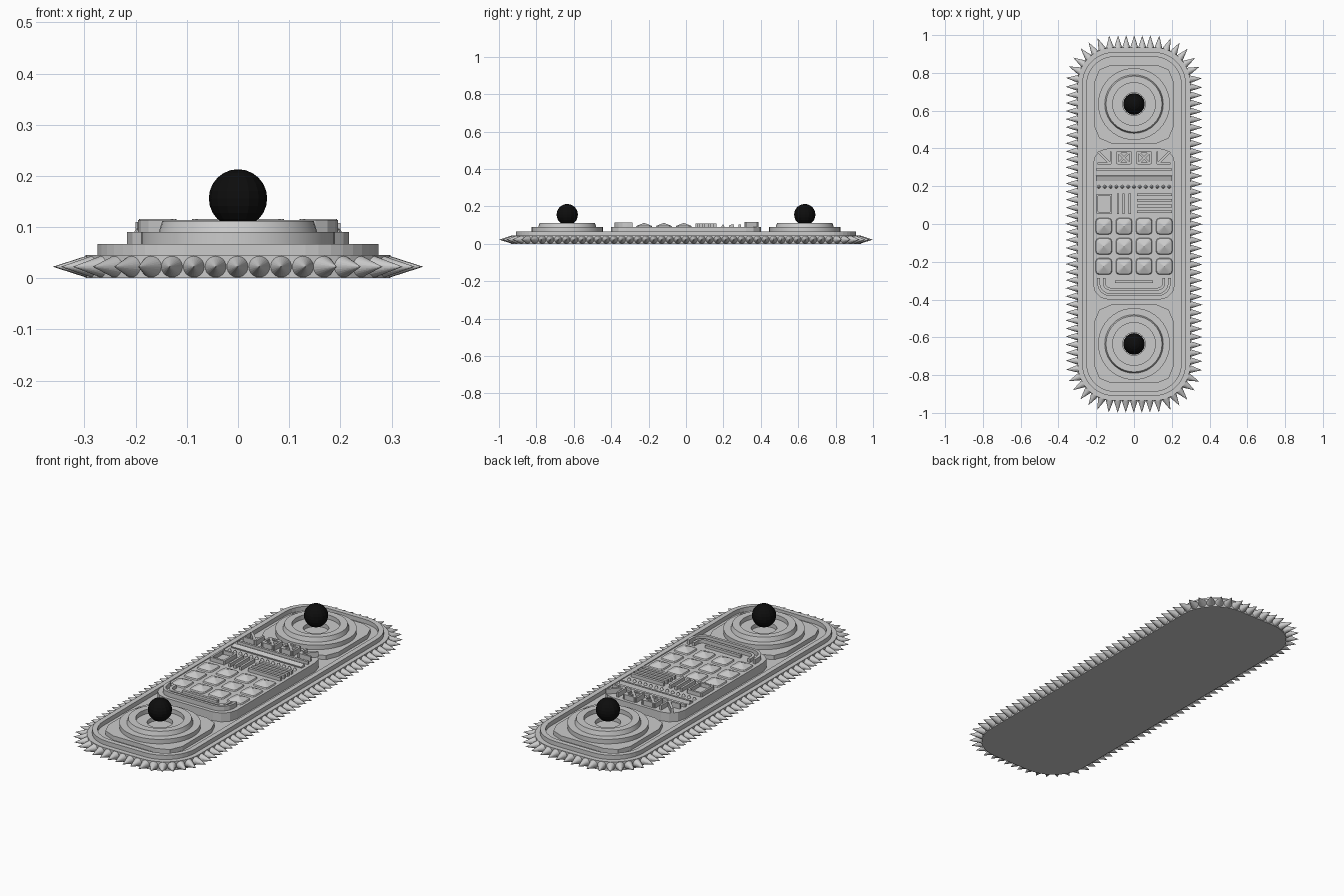
import bpy, bmesh, math
from mathutils import Vector, Matrix

if "Cube" in bpy.data.objects:
    bpy.data.objects.remove(bpy.data.objects["Cube"])

black = bpy.data.materials.new("black")
black.diffuse_color = (0.004, 0.004, 0.004, 1)
black.use_nodes = True
black.node_tree.nodes["Principled BSDF"].inputs["Base Color"].default_value = black.diffuse_color


def finish(bm, name, mat=None, smooth=False):
    bmesh.ops.recalc_face_normals(bm, faces=bm.faces)
    me = bpy.data.meshes.new(name)
    bm.to_mesh(me)
    bm.free()
    ob = bpy.data.objects.new(name, me)
    bpy.context.collection.objects.link(ob)
    if mat:
        me.materials.append(mat)
    if smooth:
        bpy.context.view_layer.objects.active = ob
        ob.select_set(True)
        bpy.ops.object.shade_smooth_by_angle(angle=math.radians(30))
        ob.select_set(False)
    return ob


def outline(hx, hy, r, seg, cx=0, cy=0):
    pts = []
    for k, (sx, sy) in enumerate([(1, 1), (-1, 1), (-1, -1), (1, -1)]):
        for i in range(seg + 1):
            a = (k + i / seg) * math.pi / 2
            pts.append((cx + sx * (hx - r) + r * math.cos(a), cy + sy * (hy - r) + r * math.sin(a)))
    return pts


def slab(name, pts, z0, z1):
    bm = bmesh.new()
    lo = [bm.verts.new((x, y, z0)) for x, y in pts]
    hi = [bm.verts.new((x, y, z1)) for x, y in pts]
    n = len(pts)
    bm.faces.new(lo[::-1])
    bm.faces.new(hi)
    for i in range(n):
        j = (i + 1) % n
        bm.faces.new((lo[i], lo[j], hi[j], hi[i]))
    return finish(bm, name)


def band(name, outer, inner, z0, z1, closed=True):
    bm = bmesh.new()
    rings = [[bm.verts.new((x, y, z)) for x, y in p]
             for p, z in ((outer, z0), (outer, z1), (inner, z1), (inner, z0))]
    n = len(outer)
    for i in range(n if closed else n - 1):
        j = (i + 1) % n
        for a in range(4):
            b = (a + 1) % 4
            bm.faces.new((rings[a][i], rings[a][j], rings[b][j], rings[b][i]))
    if not closed:
        bm.faces.new([r[0] for r in rings])
        bm.faces.new([r[-1] for r in rings])
    return finish(bm, name)


def add_box(bm, x, y, z0, sx, sy, h, ang=0, tilt=0):
    m = (Matrix.Translation((x, y, z0 + h / 2)) @ Matrix.Rotation(ang, 4, 'Z')
         @ Matrix.Rotation(tilt, 4, 'X') @ Matrix.Diagonal((sx, sy, h, 1)))
    bmesh.ops.create_cube(bm, size=1, matrix=m)


# base plate and raised rim
edge = outline(0.298, 0.935, 0.19, 10)
slab("base_plate", edge, 0, 0.045)
band("rim", outline(0.275, 0.91, 0.17, 10), outline(0.25, 0.885, 0.145, 10), 0.045, 0.067)

# spikes spaced evenly round the plate edge
bm = bmesh.new()
loop = [Vector(p) for p in edge] + [Vector(edge[0])]
total = sum((b - a).length for a, b in zip(loop, loop[1:]))
count = 108
step, walked, k = total / count, 0, 0
for a, b in zip(loop, loop[1:]):
    d = (b - a).length
    while k < count and (k + 0.5) * step <= walked + d:
        p = a.lerp(b, ((k + 0.5) * step - walked) / d)
        t = (b - a).normalized()
        n = Vector((t.y, -t.x, 0))
        rot = n.to_track_quat('Z', 'Y').to_matrix().to_4x4()
        m = Matrix.Translation(Vector((p.x, p.y, 0.0225)) + n * 0.0305) @ rot
        bmesh.ops.create_cone(bm, cap_ends=True, segments=24, radius1=0.0215, radius2=0,
                              depth=0.067, matrix=m)
        k += 1
    walked += d
finish(bm, "edge_spikes")

# joystick at each end: pad, stepped socket, ball
PROFILE = [(0, 0.07), (0.06, 0.07), (0.06, 0.09), (0.113, 0.09), (0.113, 0.112),
           (0.148, 0.112), (0.155, 0.09), (0.19, 0.09), (0.19, 0.067)]
for s, side in ((-1, "front"), (1, "back")):
    cy = 0.635 * s
    slab(side + "_pad", outline(0.21, 0.208, 0.09, 2, 0, cy), 0.045, 0.067)
    bm = bmesh.new()
    vs = [bm.verts.new((r, 0, z)) for r, z in PROFILE]
    es = [bm.edges.new(e) for e in zip(vs, vs[1:])]
    bmesh.ops.spin(bm, geom=vs + es, cent=(0, 0, 0), axis=(0, 0, 1), angle=math.tau,
                   steps=40, use_merge=False)
    bmesh.ops.remove_doubles(bm, verts=bm.verts, dist=1e-5)
    bmesh.ops.translate(bm, verts=bm.verts, vec=(0, cy, 0))
    finish(bm, side + "_socket", smooth=True)
    bm = bmesh.new()
    bmesh.ops.create_uvsphere(bm, u_segments=16, v_segments=12, radius=0.057,
                              matrix=Matrix.Translation((0, cy, 0.156)))
    finish(bm, side + "_ball", black)

# central panel
TOP = 0.09
slab("control_panel", outline(0.217, 0.4, 0.08, 3), 0.045, TOP)

# keys: 4 x 3 domes rising to a point
bm = bmesh.new()
for x in (-0.16, -0.053, 0.053, 0.16):
    for y in (-0.012, -0.118, -0.224):
        r0 = [bm.verts.new((px, py, TOP)) for px, py in outline(0.043, 0.043, 0.016, 2, x, y)]
        r1 = [bm.verts.new((px, py, TOP + 0.006)) for px, py in outline(0.04, 0.04, 0.015, 2, x, y)]
        tip = bm.verts.new((x, y, TOP + 0.022))
        for i in range(len(r0)):
            j = (i + 1) % len(r0)
            bm.faces.new((r0[i], r0[j], r1[j], r1[i]))
            bm.faces.new((r1[i], r1[j], tip))
finish(bm, "keys")

# row of crossed braces at the back of the panel
bm = bmesh.new()
for x in (-0.157, -0.053, 0.053, 0.157):
    outer = abs(x) > 0.1
    for ang in (1, -1):
        if not outer or ang * x > 0:
            add_box(bm, x, 0.35, TOP, 0.092, 0.012, 0.026, ang * math.pi / 4)
    for sy in (-1, 1):
        if not (outer and sy > 0):
            add_box(bm, x, 0.35 + sy * 0.03, TOP, 0.07, 0.01, 0.026)
    for sx in (-1, 1):
        if not (outer and sx * x > 0):
            add_box(bm, x + sx * 0.034, 0.35, TOP, 0.01, 0.066, 0.024)
finish(bm, "crossed_braces")

# cross rails, bar groups and square frame
bm = bmesh.new()
add_box(bm, 0, 0.288, TOP, 0.4, 0.012, 0.014)
add_box(bm, 0, 0.243, TOP - 0.004, 0.4, 0.026, 0.016, 0, 0.3)
for y in (0.155, 0.125, 0.095, 0.065):
    add_box(bm, 0.108, y, TOP, 0.185, 0.014, 0.018)
for x in (-0.085, -0.055, -0.022):
    add_box(bm, x, 0.107, TOP, 0.012, 0.11, 0.018)
finish(bm, "panel_bars")
band("square_frame", outline(0.042, 0.053, 0.004, 1, -0.158, 0.107),
     outline(0.032, 0.043, 0.003, 1, -0.158, 0.107), TOP, TOP + 0.02)

# row of studs
bm = bmesh.new()
for i in range(13):
    bmesh.ops.create_cone(bm, cap_ends=True, segments=10, radius1=0.009, radius2=0.003, depth=0.012,
                          matrix=Matrix.Translation((-0.186 + i * 0.031, 0.197, TOP + 0.006)))
finish(bm, "stud_row")


# nested curved rails at the front of the panel
def u_path(hx, y1, r):
    return [(-hx, -0.285)] + outline(hx, abs(y1), r, 4)[10:20] + [(hx, -0.285)]


for i in range(2):
    d = i * 0.03
    band("front_rail_%d" % (i + 1), u_path(0.195 - d, -0.382 + d, 0.07 - d),
         u_path(0.181 - d, -0.368 + d, 0.056 - d), TOP, TOP + 0.024 - 0.006 * i, closed=False)
add_bar = bmesh.new()
add_box(add_bar, 0, -0.305, TOP, 0.2, 0.014, 0.014)
finish(add_bar, "front_rail_bar")
